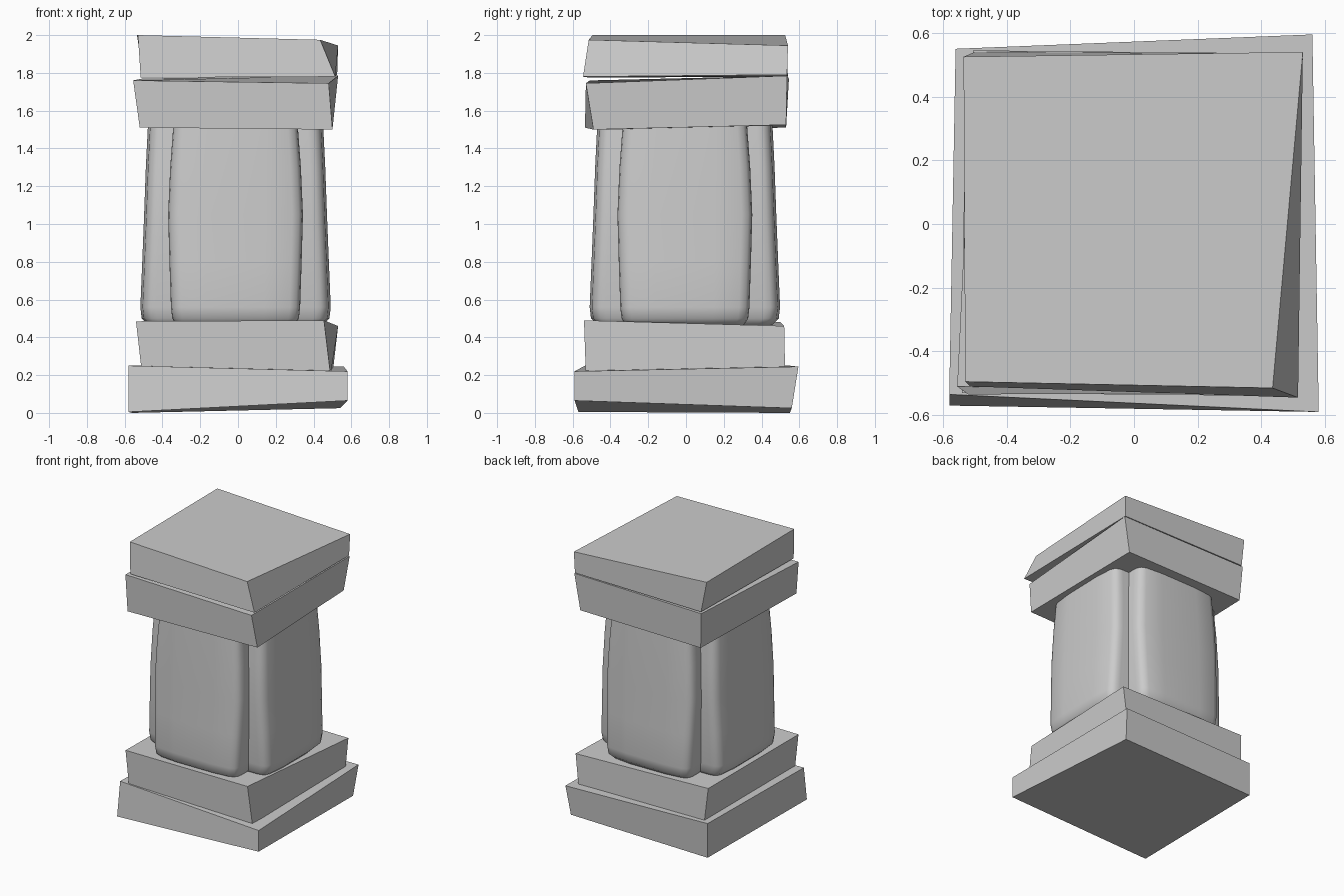
import bpy
import bmesh
from mathutils import Vector

cube = bpy.data.objects.get("Cube")
if cube:
    bpy.data.objects.remove(cube, do_unlink=True)

stone = bpy.data.materials.new("grey stone")
stone.use_nodes = True
stone.diffuse_color = (0.6, 0.6, 0.6, 1)
stone.node_tree.nodes["Principled BSDF"].inputs["Base Color"].default_value = (0.6, 0.6, 0.6, 1)


def finish(name, bm):
    """Turn a bmesh into a named stone object."""
    bmesh.ops.recalc_face_normals(bm, faces=bm.faces)
    mesh = bpy.data.meshes.new(name)
    bm.to_mesh(mesh)
    bm.free()
    mesh.materials.append(stone)
    obj = bpy.data.objects.new(name, mesh)
    bpy.context.collection.objects.link(obj)
    return obj


def loft(bm, rings):
    """Skin a stack of closed rings and cap both ends."""
    loops = [[bm.verts.new(point) for point in ring] for ring in rings]
    for low, high in zip(loops, loops[1:]):
        for i in range(len(low)):
            j = (i + 1) % len(low)
            bm.faces.new((low[i], low[j], high[j], high[i]))
    bm.faces.new(loops[0][::-1])
    bm.faces.new(loops[-1])


def crooked_slab(name, bottom, top):
    """Hewn block from its corners: front left, front right, back right, back left."""
    bm = bmesh.new()
    loft(bm, (bottom, top))
    return finish(name, bm)


# Slabs, each knocked slightly out of square
crooked_slab("plinth",
             [(-.58, -.57, .005), (.58, -.59, .065), (.54, .56, .025), (-.56, .55, 0)],
             [(-.58, -.535, .25), (.58, -.59, .22), (.56, .595, .245), (-.56, .55, .25)])
crooked_slab("base_block",
             [(-.51, -.53, .22), (.49, -.53, .2), (.5, .525, .2), (-.51, .52, .22)],
             [(-.54, -.53, .485), (.455, -.54, .49), (.53, .52, .46), (-.53, .5, .48)])
crooked_slab("lower_cap",
             [(-.52, -.535, 1.51), (.5, -.49, 1.5), (.485, .53, 1.525), (-.49, .53, 1.51)],
             [(-.555, -.51, 1.76), (.48, -.53, 1.745), (.53, .535, 1.785), (-.505, .545, 1.77)])
crooked_slab("top_cap",
             [(-.515, -.51, 1.775), (.515, -.545, 1.78), (.525, .535, 1.79), (-.5, .54, 1.78)],
             [(-.53, -.495, 2), (.435, -.515, 1.975), (.53, .54, 1.945), (-.535, .525, 2)])

# Shaft: two crossing bulged blocks, given as height, half width, half depth
PROFILE = [(.46, .31, .46), (.5, .335, .5), (.56, .342, .507), (.8, .35, .497),
           (1.05, .357, .487), (1.3, .346, .478), (1.54, .328, .466)]
# Rounded end of the section, as fractions of half width and inset from half depth
END = [(1, .085), (.985, .055), (.94, .03), (.84, .015), (.45, .003)]


def shaft_block(name, along_x):
    bm = bmesh.new()
    rings = []
    for z, width, depth in PROFILE:
        end = [Vector((f * width, depth - inset, z)) for f, inset in END]
        half = end + [Vector((-p.x, p.y, z)) for p in reversed(end)]
        ring = half + [Vector((-p.x, -p.y, z)) for p in half]
        if along_x:
            ring = [Vector((p.y, -p.x, z)) for p in ring]
        # The shaft sits a touch to the right of centre
        rings.append([p + Vector((-.013, -.006, 0)) for p in ring])
    loft(bm, rings)
    obj = finish(name, bm)
    bpy.ops.object.select_all(action="DESELECT")
    obj.select_set(True)
    bpy.context.view_layer.objects.active = obj
    bpy.ops.object.shade_smooth_by_angle(angle=1.0)


shaft_block("shaft_front_to_back", False)
shaft_block("shaft_side_to_side", True)
